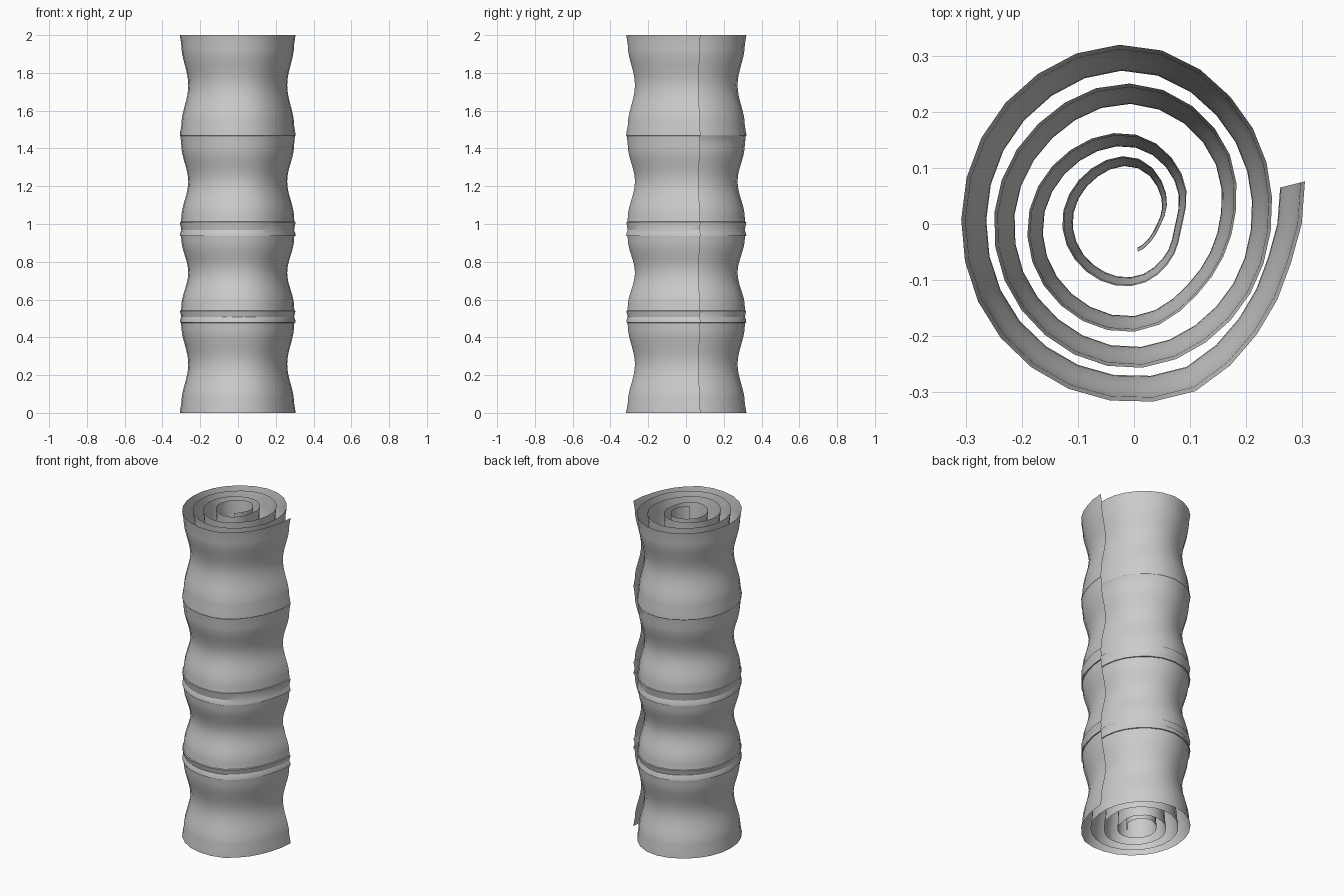
import bpy, bmesh, math

if "Cube" in bpy.data.objects:
    bpy.data.objects.remove(bpy.data.objects["Cube"])

# Spiral cross-section: (angle in degrees, radius), outer end to inner end
SPIRAL = [(14, .314), (-12, .289), (-34.5, .291), (-53, .302), (-66, .316), (-90, .318),
          (-135, .313), (-180, .308), (-225, .315), (-270, .319), (-315, .277),
          (-360, .245), (-405, .243), (-450, .257), (-495, .253), (-540, .25),
          (-585, .247), (-630, .25), (-675, .219), (-720, .178), (-765, .168),
          (-810, .192), (-855, .195), (-900, .19), (-945, .175), (-990, .16),
          (-1035, .122), (-1080, .086), (-1125, .092), (-1170, .11), (-1215, .12),
          (-1260, .128), (-1305, .125), (-1350, .119), (-1395, .08), (-1440, .048),
          (-1485, .043), (-1522, .05)]


def radius_at(a):
    """Smooth interpolation of the spiral radius."""
    n = len(SPIRAL)
    for i in range(n - 1):
        a0, r0 = SPIRAL[i]
        a1, r1 = SPIRAL[i + 1]
        if a1 <= a <= a0:
            ap, rp = SPIRAL[max(i - 1, 0)]
            an, rn = SPIRAL[min(i + 2, n - 1)]
            h = a1 - a0
            t = (a - a0) / h
            m0 = (r1 - rp) / (a1 - ap) * h
            m1 = (rn - r0) / (an - a0) * h
            return ((2*t**3 - 3*t**2 + 1) * r0 + (t**3 - 2*t**2 + t) * m0
                    + (3*t**2 - 2*t**3) * r1 + (t**3 - t**2) * m1)
    return SPIRAL[-1][1]


STEPS = 110
section = []
for k in range(STEPS + 1):
    a = 14 - 1536 * k / STEPS
    r = radius_at(max(a, -1522))
    section.append((r * math.cos(math.radians(a)), r * math.sin(math.radians(a))))

# Height profile: waisted segments with flared ends, (z, scale)
profile = []


def waisted(z0, z1):
    for k in range(17):
        t = k / 16
        s = .855 + .06 * (1 - math.cos(2 * math.pi * (t - .5)))
        profile.append((z0 + (z1 - z0) * t, s))


profile += [(0, 1.0), (.006, 1.0)]
waisted(.05, .465)
profile += [(.477, .98), (.478, 1.0), (.492, .995), (.508, .975), (.54, 1.0), (.542, .982)]
waisted(.56, .925)
profile += [(.936, .98), (.937, 1.0), (.951, .995), (.967, .975), (1.01, 1.0), (1.012, .982)]
waisted(1.03, 1.42)
profile += [(1.464, .99), (1.468, 1.0), (1.476, 1.0)]
waisted(1.52, 1.95)
profile += [(2.0, 1.0)]

# Rolled sheet
bm = bmesh.new()
rows = [[bm.verts.new((x * s, y * s, z)) for x, y in section] for z, s in profile]
for lo, hi in zip(rows, rows[1:]):
    for i in range(STEPS):
        bm.faces.new((lo[i + 1], lo[i], hi[i], hi[i + 1]))
mesh = bpy.data.meshes.new("rolled_sheet")
bm.to_mesh(mesh)
bm.free()
sheet = bpy.data.objects.new("rolled_sheet", mesh)
bpy.context.collection.objects.link(sheet)

mat = bpy.data.materials.new("light grey")
mat.diffuse_color = (.6, .6, .6, 1)
mat.use_nodes = True
mat.node_tree.nodes["Principled BSDF"].inputs["Base Color"].default_value = mat.diffuse_color
mesh.materials.append(mat)

bpy.context.view_layer.objects.active = sheet
sheet.select_set(True)
bpy.ops.object.shade_smooth_by_angle(angle=math.radians(30))
